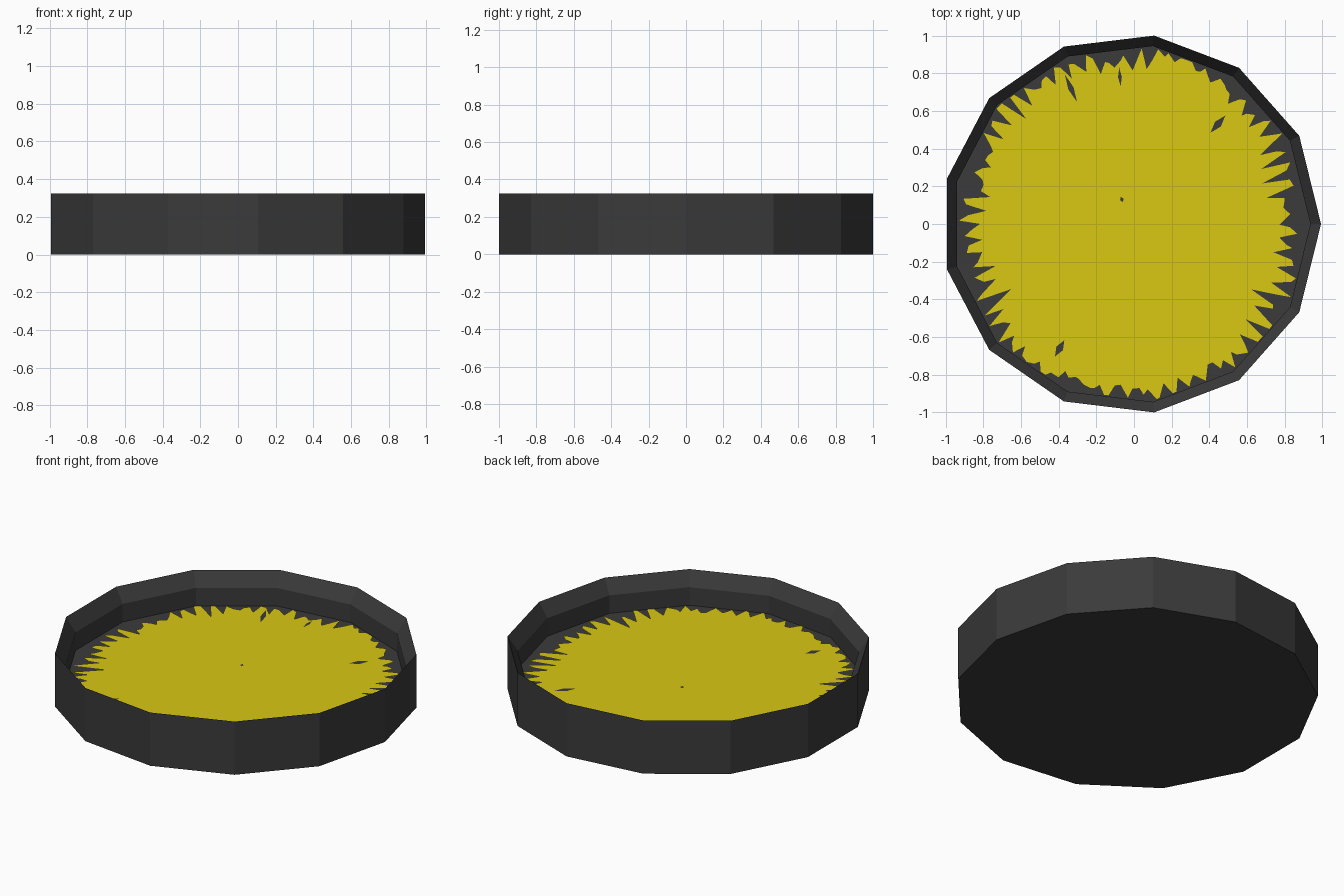
import bpy, bmesh, math, random

random.seed(4)
SIDES = 13
OUTER, INNER = 1.007, 0.951
TOP, KINK, FLOOR = 0.325, 0.24, 0.13
SHIFT = -0.0146          # centres the odd-sided outline on x

if "Cube" in bpy.data.objects:
    bpy.data.objects.remove(bpy.data.objects["Cube"])


def material(name, colour):
    mat = bpy.data.materials.new(name)
    mat.use_nodes = True
    mat.diffuse_color = (*colour, 1)
    mat.node_tree.nodes["Principled BSDF"].inputs["Base Color"].default_value = (*colour, 1)
    return mat


def make_object(name, bm, mat):
    mesh = bpy.data.meshes.new(name)
    bm.to_mesh(mesh)
    bm.free()
    mesh.materials.append(mat)
    obj = bpy.data.objects.new(name, mesh)
    obj.location.x = SHIFT
    bpy.context.collection.objects.link(obj)
    return obj


def polar(radius, angle, z):
    return (radius * math.cos(angle), radius * math.sin(angle), z)


charcoal = material("charcoal", (0.043, 0.043, 0.043))
yellow = material("yellow", (0.70, 0.58, 0.007))

# Tray body: one profile swept round the sides, closed by a base and a floor
bm = bmesh.new()
profile = [(OUTER, 0), (OUTER, TOP), (INNER, KINK), (INNER, FLOOR)]
rings = [[bm.verts.new(polar(r, math.tau * i / SIDES, z)) for i in range(SIDES)]
         for r, z in profile]
for low, high in zip(rings, rings[1:]):
    for i in range(SIDES):
        j = (i + 1) % SIDES
        bm.faces.new((low[i], low[j], high[j], high[i]))
bm.faces.new(rings[0][::-1])
bm.faces.new(rings[-1])
make_object("tray_body", bm, charcoal)

# Ragged paint: radii of notches and tips, one pair per equal sector
notches = [.80, .72, .80, .79, .87, .86, .82, .82, .82, .80, .77, .77,
           .78, .75, .74, .87, .84, .90, .83, .82, .85, .82, .74, .77]
tips = [.88, .86, .93, .91, .92, .93, .93, .92, .95, .93, .92, .88,
        .91, .90, .90, .93, .90, .93, .92, .95, .92, .91, .92, .89]


def sample(values, angle):
    t = angle / math.tau * len(values)
    i = int(t)
    a, b = values[i % len(values)], values[(i + 1) % len(values)]
    return a + (b - a) * (t - i)


def floor_limit(angle):
    half = math.pi / SIDES
    return INNER * math.cos(half) / math.cos(angle % (2 * half) - half) - 0.006


SPIKES = 64
outline = []
for i in range(SPIKES):
    # each spike is a notch point followed by a blunt two-point tip
    for offset, is_tip in ((0.0, False), (0.42, True), (0.72, True)):
        angle = (i + offset + random.uniform(-0.1, 0.1)) / SPIKES * math.tau % math.tau
        if is_tip:
            radius = sample(tips, angle) + random.uniform(-0.07, 0.03)
        else:
            radius = sample(notches, angle) + random.uniform(-0.02, 0.06)
        outline.append((angle, min(radius, floor_limit(angle))))

bm = bmesh.new()
centre = bm.verts.new((0, 0, FLOOR + 0.004))
edge = [bm.verts.new(polar(r, a, FLOOR + 0.004)) for a, r in outline]
for i, vert in enumerate(edge):
    bm.faces.new((centre, vert, edge[(i + 1) % len(edge)]))
make_object("yellow_paint", bm, yellow)

# Small bare flecks in the paint: position, length and width
bm = bmesh.new()
for x, y, length, width in [(.46, .53, .06, .02), (-.05, .13, .015, .01),
                            (-.38, -.66, .05, .02), (-.06, .78, .05, .01),
                            (-.32, .72, .08, .015)]:
    a = math.atan2(y, x)
    ux, uy = math.cos(a), math.sin(a)
    corners = [(length, 0), (0, width), (-length, 0), (0, -width)]
    bm.faces.new([bm.verts.new((x + ux * p - uy * q, y + uy * p + ux * q, FLOOR + 0.007))
                  for p, q in corners])
make_object("bare_flecks", bm, charcoal)
